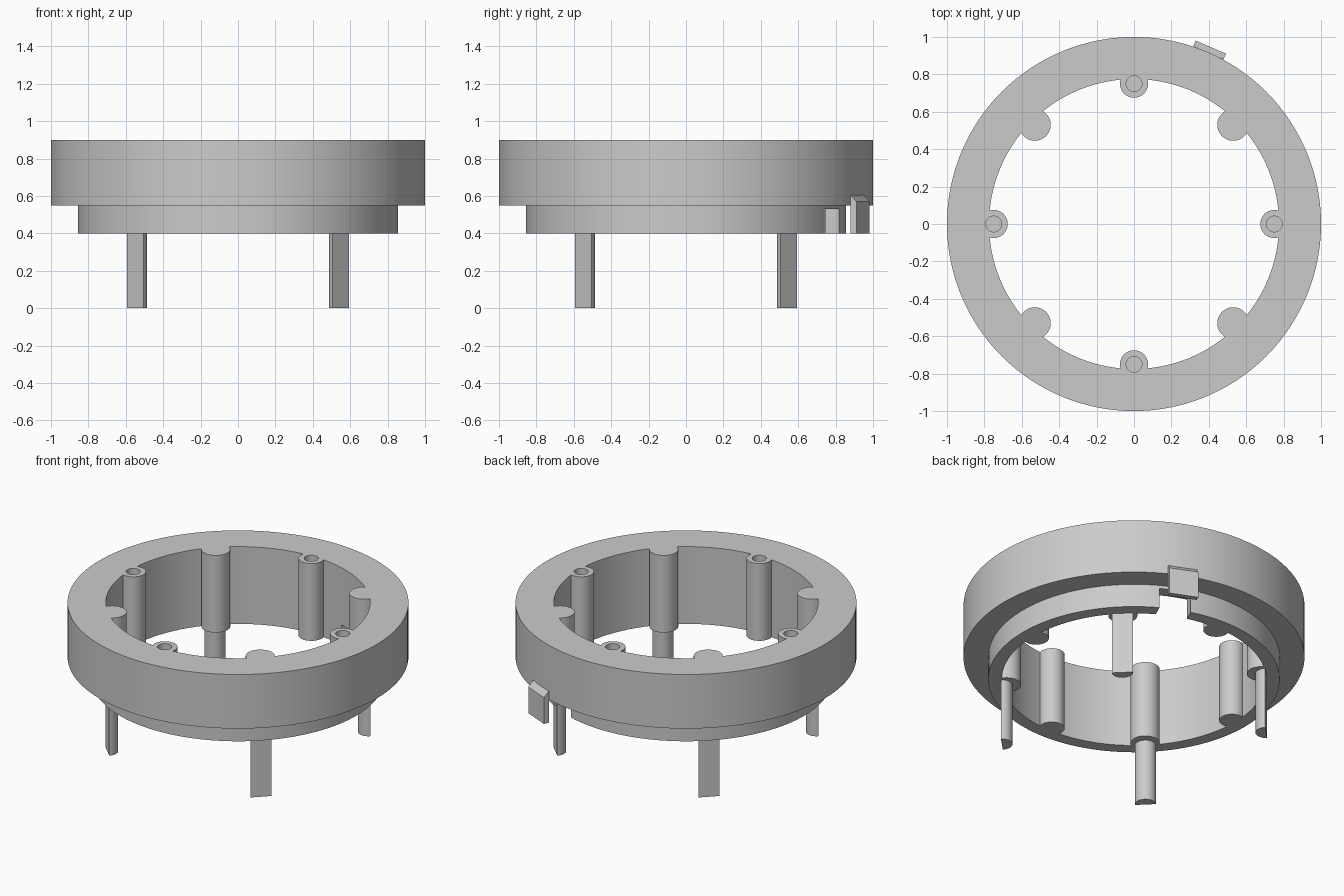
import bpy, bmesh, math
from mathutils import Matrix, Vector

if "Cube" in bpy.data.objects:
    bpy.data.objects.remove(bpy.data.objects["Cube"], do_unlink=True)

grey = bpy.data.materials.new("plain grey")
grey.use_nodes = True
colour = (0.6, 0.6, 0.6, 1)
grey.diffuse_color = colour
grey.node_tree.nodes["Principled BSDF"].inputs["Base Color"].default_value = colour

TOP, STEP, BASE = 0.9, 0.55, 0.4
BORE, BOSS_PITCH = 0.775, 0.75
TAB_ANGLE = math.radians(66.5)


def make(name, bm):
    bmesh.ops.recalc_face_normals(bm, faces=bm.faces)
    mesh = bpy.data.meshes.new(name)
    bm.to_mesh(mesh)
    bm.free()
    obj = bpy.data.objects.new(name, mesh)
    bpy.context.collection.objects.link(obj)
    mesh.materials.append(grey)
    return obj


def prism(name, outline, z0, z1, angle=0):
    """Extrude an (x, y) outline upwards, then turn it about the z axis."""
    bm = bmesh.new()
    base = bm.faces.new([bm.verts.new((x, y, z0)) for x, y in outline])
    up = bmesh.ops.extrude_face_region(bm, geom=[base])["geom"]
    verts = [v for v in up if isinstance(v, bmesh.types.BMVert)]
    bmesh.ops.translate(bm, verts=verts, vec=(0, 0, z1 - z0))
    bm.transform(Matrix.Rotation(angle, 4, "Z"))
    return make(name, bm)


def circle(cx, r, n=48):
    steps = [math.tau * i / n for i in range(n)]
    return [(cx + r * math.cos(a), r * math.sin(a)) for a in steps]


def box(x0, x1, half):
    return [(x0, -half), (x1, -half), (x1, half), (x0, half)]


def combine(target, other, operation):
    mod = target.modifiers.new(operation.title(), "BOOLEAN")
    mod.operation, mod.solver, mod.object = operation, "EXACT", other
    bpy.context.view_layer.objects.active = target
    bpy.ops.object.modifier_apply(modifier=mod.name)
    bpy.data.objects.remove(other, do_unlink=True)


def smooth(obj):
    bpy.ops.object.select_all(action="DESELECT")
    obj.select_set(True)
    bpy.context.view_layer.objects.active = obj
    bpy.ops.object.shade_smooth_by_angle(angle=math.radians(30))


# Stepped ring, revolved from its cross-section
bm = bmesh.new()
section = [(BORE, BASE), (0.855, BASE), (0.855, STEP), (1, STEP), (1, TOP), (BORE, TOP)]
verts = [bm.verts.new((r, 0, z)) for r, z in section]
edges = [bm.edges.new((verts[i - 1], verts[i])) for i in range(len(verts))]
bmesh.ops.spin(bm, geom=verts + edges, axis=(0, 0, 1), cent=(0, 0, 0),
               angle=math.tau, steps=128)
bmesh.ops.remove_doubles(bm, verts=bm.verts, dist=0.0005)
ring = make("ring_body", bm)

# Notch in the lower lip behind the tab
combine(ring, prism("notch_cutter", box(0.7, 0.95, 0.095), 0.3, 0.53, TAB_ANGLE), "DIFFERENCE")

for i in range(4):
    straight = i * math.pi / 2
    diagonal = straight + math.pi / 4
    # Screw bosses with blind holes, and solid bosses between them
    combine(ring, prism("screw_boss", circle(BOSS_PITCH, 0.075), BASE, TOP, straight), "UNION")
    combine(ring, prism("screw_hole", circle(BOSS_PITCH, 0.042), 0.6, 1, straight), "DIFFERENCE")
    combine(ring, prism("solid_boss", circle(BOSS_PITCH, 0.085), BASE, TOP, diagonal), "UNION")
    # Half-round legs, flat side outwards
    arc = [math.pi * (0.5 + k / 24) for k in range(25)]
    half = [(0.778 + 0.0625 * math.cos(a), 0.0625 * math.sin(a)) for a in arc]
    smooth(prism(f"leg_{i + 1}", half, 0, BASE, diagonal))
smooth(ring)

# Outer tab with its top edge sloping outwards
tab = prism("locating_tab", box(0.998, 1.031, 0.088), BASE, 0.605, TAB_ANGLE)
outward = Vector((math.cos(TAB_ANGLE), math.sin(TAB_ANGLE), 0))
for v in tab.data.vertices:
    if v.co.z > 0.6 and v.co.dot(outward) > 1.02:
        v.co.z = 0.57
